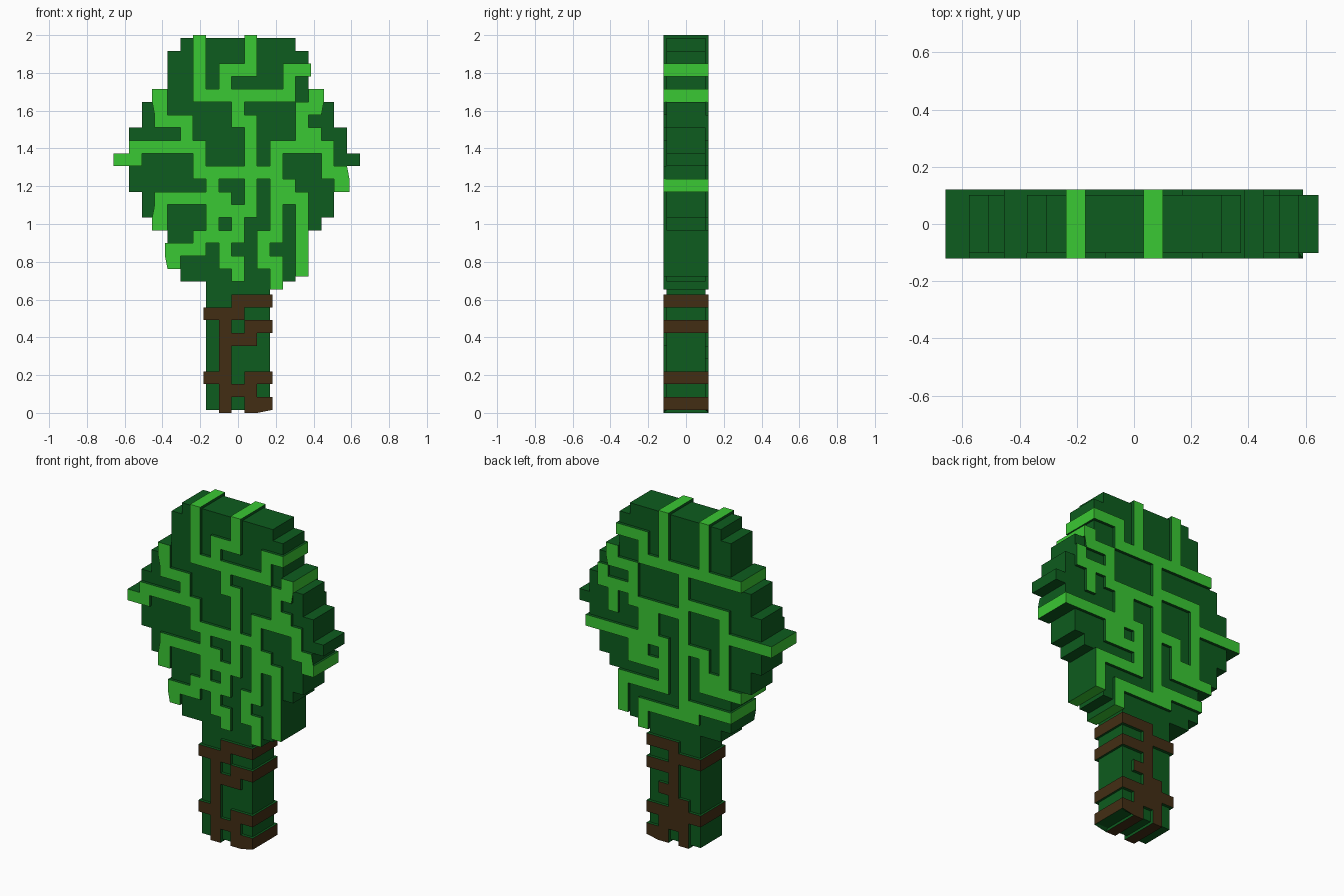
import bpy, bmesh
from mathutils import Vector

if "Cube" in bpy.data.objects:
    bpy.data.objects.remove(bpy.data.objects["Cube"])

P, D, TOP = 0.0679, 0.102, 1.985          # cell size, half depth, top of body
# half width in cells of every row, from the top down
HALF = [4] + [5]*3 + [6] + [7]*2 + [8]*2 + [9] + [8]*2 + [7]*2 + [6] + [5]*3 + [4] + [2]*10

def material(name, rgb):
    m = bpy.data.materials.new(name)
    m.diffuse_color = (*rgb, 1)
    m.use_nodes = True
    m.node_tree.nodes["Principled BSDF"].inputs["Base Color"].default_value = m.diffuse_color
    return m

DARK = material("dark_green", (0.004, 0.107, 0.013))
BRIGHT = material("bright_green", (0.042, 0.58, 0.033))
BROWN = material("brown", (0.055, 0.027, 0.007))

def cells(paths):
    """All (column, row) cells along right-angled paths."""
    out = set()
    for path in paths:
        for (a, b), (c, d) in zip(path, path[1:]):
            for x in range(min(a, c), max(a, c) + 1):
                for r in range(min(b, d), max(b, d) + 1):
                    out.add((x, r))
    return out

def solid(c, r):
    return 0 <= r < len(HALF) and abs(c) <= HALF[r]

def build(name, rows, front, back, left, right, top, bottom, colour, drop):
    """Stepped slab whose marked faces are raised into coloured strips."""
    bm = bmesh.new()
    marked = []

    def quad(pts, normal, mark):
        f = bm.faces.new([bm.verts.new(p) for p in pts])
        f.normal_update()
        if f.normal.dot(Vector(normal)) < 0:
            f.normal_flip()
        if mark:
            marked.append(f)

    for r in rows:
        z1, z0 = TOP - P*r, TOP - P*(r + 1)
        for c in range(-HALF[r], HALF[r] + 1):
            x0, x1 = P*(c - .5), P*(c + .5)
            for s, traces in ((-1, front), (1, back)):
                y = s*D
                quad([(x0, y, z0), (x1, y, z0), (x1, y, z1), (x0, y, z1)],
                     (0, s, 0), (c, r) in traces)
            for s, x, hit in ((-1, x0, r in left), (1, x1, r in right)):
                if not solid(c + s, r):
                    quad([(x, -D, z0), (x, D, z0), (x, D, z1), (x, -D, z1)], (s, 0, 0), hit)
            for s, z, hit in ((1, z1, (c, r) in top), (-1, z0, (c, r) in bottom)):
                if not solid(c, r - s):
                    quad([(x0, -D, z), (x1, -D, z), (x1, D, z), (x0, D, z)], (0, 0, s), hit)
    bmesh.ops.remove_doubles(bm, verts=bm.verts[:], dist=1e-4)

    # raise the strips; their walls stay dark
    geom = bmesh.ops.extrude_face_region(bm, geom=marked)["geom"]
    caps = {g for g in geom if isinstance(g, bmesh.types.BMFace)}
    for f in caps:
        f.normal_update()
        f.material_index = 1
    moves = {}
    for f in caps:
        n = f.normal
        step = (round(n.x)*.013, round(n.y)*.018,
                .015 if n.z > .5 else -drop if n.z < -.5 else 0)
        for v in f.verts:
            moves.setdefault(v, set()).add(step)
    for v, steps in moves.items():
        v.co += sum((Vector(s) for s in steps), Vector())

    me = bpy.data.meshes.new(name)
    bm.to_mesh(me)
    bm.free()
    me.materials.append(DARK)
    me.materials.append(colour)
    ob = bpy.data.objects.new(name, me)
    bpy.context.collection.objects.link(ob)

# crown strips
crown_front = cells([
    [(-3, 0), (-3, 4), (4, 4), (4, 2), (5, 2)],
    [(1, 0), (1, 2), (-1, 2), (-1, 4)],
    [(0, 4), (0, 6), (1, 6), (1, 10)],
    [(-6, 4), (-6, 6), (-4, 6), (-4, 8)],
    [(-9, 9), (-8, 9), (-8, 8), (-3, 8), (-3, 10), (3, 10), (3, 8), (7, 8), (7, 10), (8, 10), (8, 11)],
    [(6, 4), (6, 5), (5, 5), (5, 7), (6, 7), (6, 8)],
    [(-6, 14), (-6, 12), (-1, 12), (-1, 13)],
    [(-2, 10), (-2, 15)],
    [(1, 10), (1, 13), (0, 13), (0, 14)],
    [(3, 10), (3, 11), (4, 11), (4, 12), (5, 12), (5, 17)],
    [(3, 12), (3, 15), (2, 15), (2, 17), (3, 17), (3, 18)],
    [(4, 12), (3, 12)],
    [(-5, 17), (-5, 16), (-3, 16), (-3, 15), (-1, 15), (-1, 17), (0, 17), (0, 18)],
    [(0, 14), (0, 15), (-1, 15)]])
crown_back = cells([
    [(5, 2), (3, 2), (3, 4), (1, 4)],
    [(1, 0), (1, 4), (-6, 4)],
    [(-3, 0), (-3, 4)],
    [(6, 4), (6, 5), (4, 5), (4, 7), (6, 7), (6, 9)],
    [(7, 6), (7, 7), (4, 7)],
    [(-1, 4), (-1, 8), (4, 8)],
    [(8, 11), (4, 11), (4, 13), (1, 13)],
    [(3, 12), (3, 8), (2, 8), (2, 11)],
    [(-1, 8), (-1, 17)],
    [(-9, 9), (-5, 9), (-5, 7), (-1, 7)],
    [(-5, 9), (-5, 13), (-3, 13), (-3, 11), (-1, 11)],
    [(-6, 14), (-3, 14), (-3, 13)],
    [(-5, 16), (-2, 16), (-2, 17), (-1, 17)],
    [(5, 17), (5, 15), (1, 15), (1, 11)],
    [(3, 18), (3, 17), (-1, 17)]])
build("crown", range(19), crown_front, crown_back, {4, 9, 14, 16}, {2, 4, 11},
      {(-3, 0), (1, 0)}, {(5, 17), (3, 18)}, BRIGHT, .042)

# trunk bands
trunk_front = cells([
    [(2, 20), (0, 20), (0, 21), (-2, 21)],
    [(-1, 21), (-1, 28)],
    [(2, 22), (1, 22), (1, 23), (-1, 23)],
    [(-2, 26), (-1, 26)],
    [(2, 26), (1, 26), (1, 28), (2, 28)],
    [(-1, 27), (1, 27)]])
trunk_back = cells([
    [(2, 20), (0, 20), (0, 21), (-2, 21)],
    [(2, 22), (0, 22), (0, 25), (-1, 25), (-1, 28)],
    [(1, 24), (0, 24)],
    [(-2, 26), (-1, 26)],
    [(2, 26), (0, 26)],
    [(2, 28), (1, 28), (1, 27), (-1, 27)]])
build("trunk", range(19, 29), trunk_front, trunk_back, {21, 26}, {20, 22, 26, 28},
      set(), {(-1, 28), (1, 28)}, BROWN, .016)
